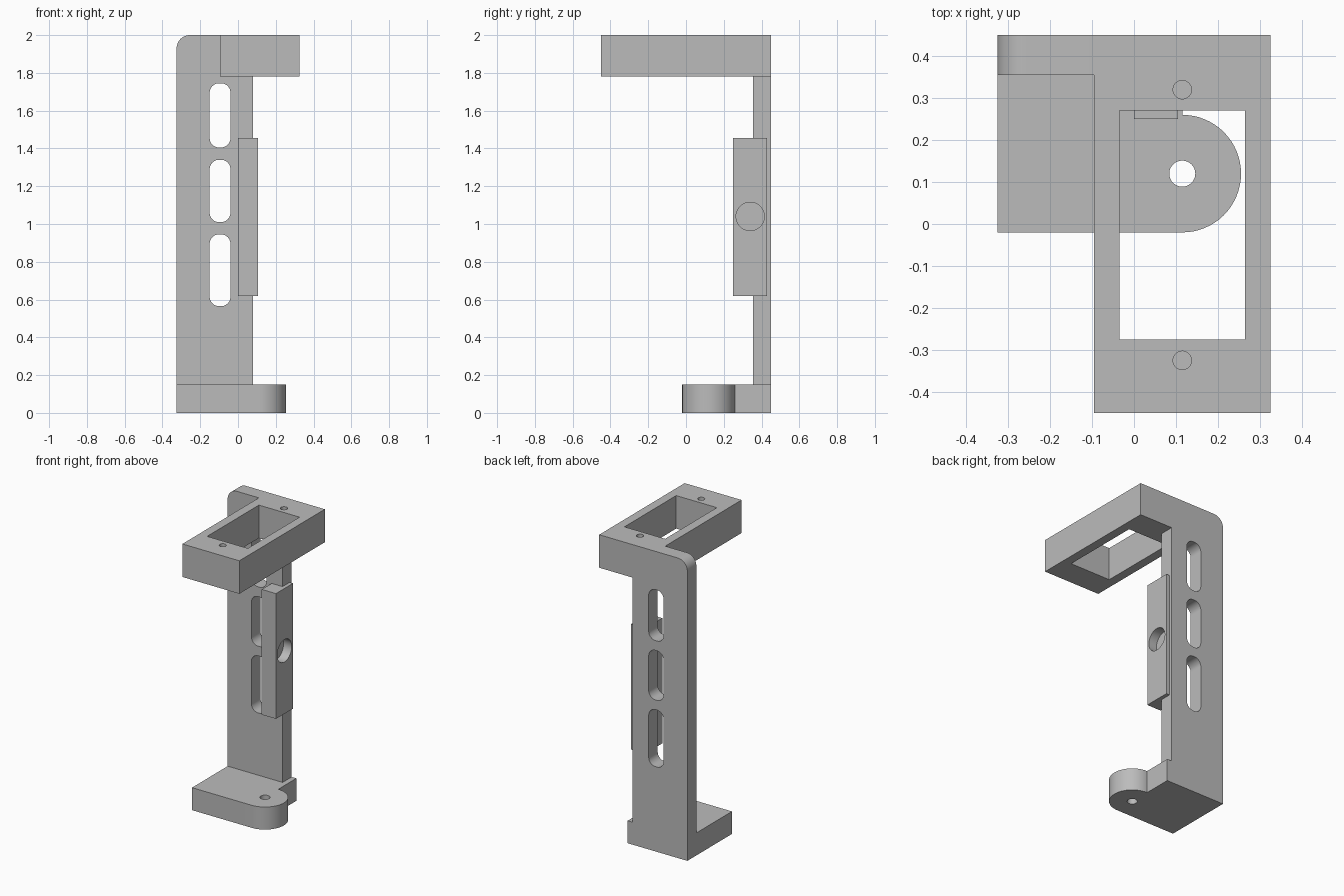
import bpy, bmesh
from math import cos, sin, radians
from mathutils import Vector

if "Cube" in bpy.data.objects:
    bpy.data.objects.remove(bpy.data.objects["Cube"])

grey = bpy.data.materials.new("plain grey")
grey.use_nodes = True
grey.diffuse_color = (0.5, 0.5, 0.5, 1)
grey.node_tree.nodes["Principled BSDF"].inputs["Base Color"].default_value = (0.5, 0.5, 0.5, 1)

# Each plane maps outline coordinates (u, v) and extrusion depth w to space
PLANES = {
    "z": lambda u, v, w: Vector((u, v, w)),
    "y": lambda u, v, w: Vector((u, w, v)),
    "x": lambda u, v, w: Vector((w, u, v)),
}


def arc(cu, cv, r, start, end, steps=16):
    angles = [radians(start + (end - start) * i / steps) for i in range(steps + 1)]
    return [(cu + r * cos(a), cv + r * sin(a)) for a in angles]


def circle(cu, cv, r):
    return arc(cu, cv, r, 0, 360, 48)[:-1]


def rect(u0, u1, v0, v1):
    return [(u0, v0), (u1, v0), (u1, v1), (u0, v1)]


def rounded(u0, u1, v0, v1, r):
    return (arc(u1 - r, v1 - r, r, 0, 90) + arc(u0 + r, v1 - r, r, 90, 180)
            + arc(u0 + r, v0 + r, r, 180, 270) + arc(u1 - r, v0 + r, r, 270, 360))


def prism(name, outline, axis, lo, hi):
    """Extrude an outline along an axis from lo to hi."""
    place = PLANES[axis]
    bm = bmesh.new()
    face = bm.faces.new([bm.verts.new(place(u, v, lo)) for u, v in outline])
    grown = bmesh.ops.extrude_face_region(bm, geom=[face])["geom"]
    moved = [g for g in grown if isinstance(g, bmesh.types.BMVert)]
    bmesh.ops.translate(bm, verts=moved, vec=place(0, 0, hi - lo))
    bmesh.ops.recalc_face_normals(bm, faces=bm.faces)
    mesh = bpy.data.meshes.new(name)
    bm.to_mesh(mesh)
    bm.free()
    mesh.materials.append(grey)
    obj = bpy.data.objects.new(name, mesh)
    bpy.context.collection.objects.link(obj)
    return obj


def cut(obj, outline, axis, lo, hi):
    """Subtract an extruded outline, then discard the cutter."""
    cutter = prism("cutter", outline, axis, lo, hi)
    cutter.hide_render = True
    mod = obj.modifiers.new("hole", "BOOLEAN")
    mod.operation = "DIFFERENCE"
    mod.solver = "EXACT"
    mod.object = cutter
    graph = bpy.context.evaluated_depsgraph_get()
    result = bpy.data.meshes.new_from_object(obj.evaluated_get(graph))
    obj.modifiers.clear()
    obj.data = result
    bpy.data.objects.remove(cutter)


LEFT, BACK = -0.325, 0.45

# Foot with a rounded lug and a through hole
foot = prism("foot", [(LEFT, -0.02)] + arc(0.115, 0.12, 0.14, -90, 90, 32)
             + [(0.115, BACK), (LEFT, BACK)], "z", 0, 0.15)
cut(foot, circle(0.115, 0.12, 0.031), "z", -0.1, 0.3)

# Upright with one rounded top corner, stepped to meet the top frame
upright = prism("upright", [(LEFT, 0.15), (0.08, 0.15), (0.08, 1.78), (-0.095, 1.78), (-0.095, 2)]
                + arc(LEFT + 0.07, 1.93, 0.07, 90, 180), "y", 0.355, BACK)
for bottom, top in ((0.565, 0.945), (1.01, 1.34), (1.405, 1.745)):
    cut(upright, rounded(-0.15, -0.04, bottom, top, 0.05), "y", 0.2, 0.6)

# Top frame with a rectangular opening and two blind screw holes
frame = prism("top_frame", rect(-0.095, 0.325, -0.45, BACK), "z", 1.78, 2)
cut(frame, rect(-0.035, 0.265, -0.275, 0.27), "z", 1.6, 2.2)
for y in (-0.325, 0.32):
    cut(frame, circle(0.115, y, 0.022), "z", 1.85, 2.1)

# Side block with a round blind recess that also bites into the upright
block = prism("side_block", rect(0.25, 0.43, 0.62, 1.455), "x", 0, 0.105)
for part in (block, upright):
    cut(part, circle(0.34, 1.04, 0.075), "x", 0.045, 0.2)

# Smooth the curved walls and keep the hard edges crisp
bpy.ops.object.select_all(action="DESELECT")
for part in (foot, upright, frame, block):
    part.select_set(True)
    bpy.context.view_layer.objects.active = part
bpy.ops.object.shade_smooth_by_angle(angle=radians(30))
